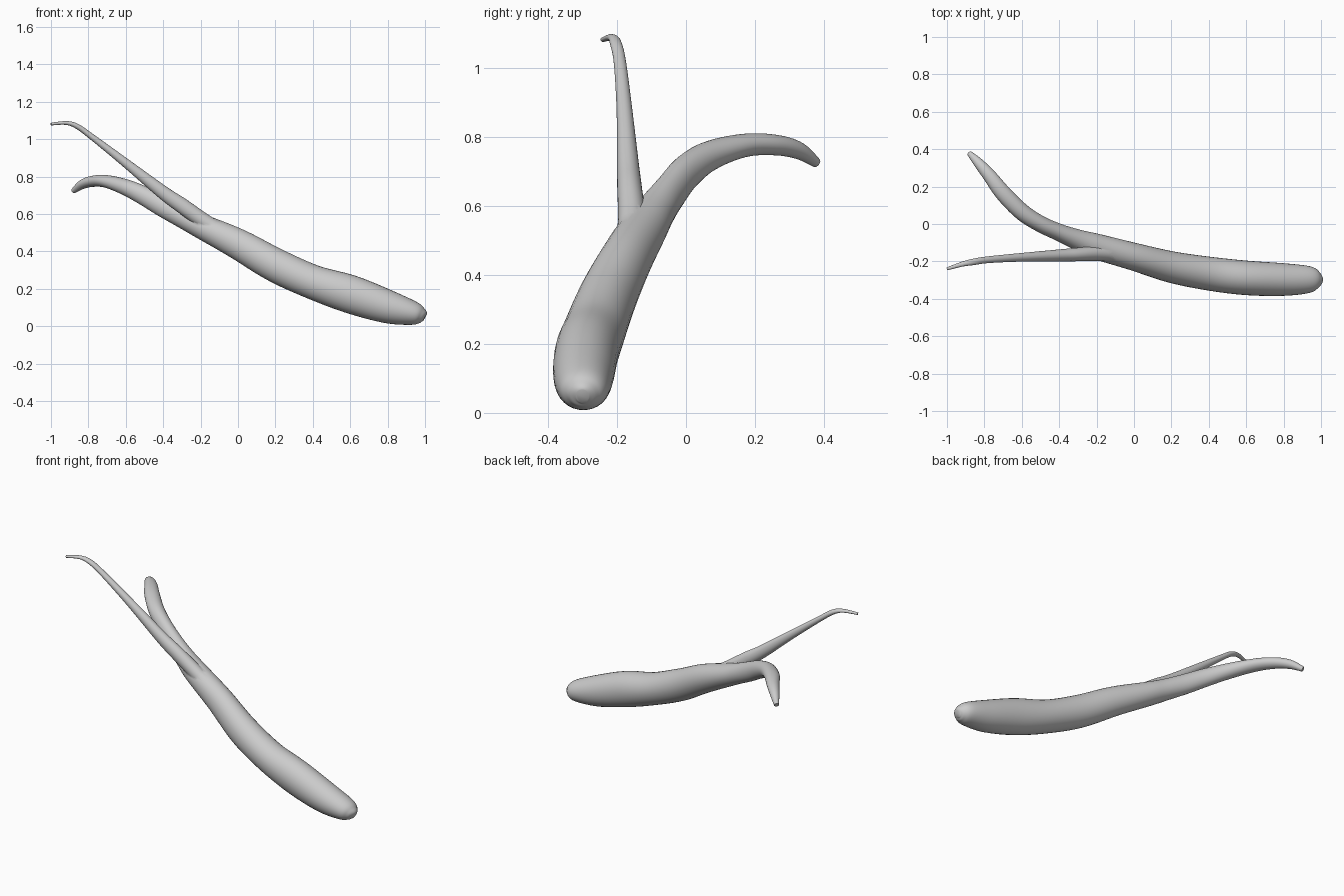
import bpy, bmesh, math
from mathutils import Vector

if "Cube" in bpy.data.objects:
    bpy.data.objects.remove(bpy.data.objects["Cube"])

SIDES, STEPS = 32, 6


def smooth_points(pts):
    """Catmull-Rom interpolation of (x, y, z, side radius, up radius) stations."""
    out = []
    n = len(pts)
    for i in range(n - 1):
        a, b, c, d = (pts[max(0, min(n - 1, j))] for j in (i - 1, i, i + 1, i + 2))
        for s in range(STEPS):
            t = s / STEPS
            out.append([0.5 * (2 * q + (r - p) * t + (2 * p - 5 * q + 4 * r - w) * t * t
                               + (3 * q - p - 3 * r + w) * t ** 3)
                        for p, q, r, w in zip(a, b, c, d)])
    return out + [list(pts[-1])]


def sweep(name, stations):
    """Closed tube with elliptical sections along a curved spine."""
    rows = smooth_points(stations)
    bm = bmesh.new()
    rings = []
    for i, row in enumerate(rows):
        p = Vector(row[:3])
        t = (Vector(rows[min(i + 1, len(rows) - 1)][:3]) - Vector(rows[max(i - 1, 0)][:3])).normalized()
        side = t.cross(Vector((0, 0, 1))).normalized()
        up = side.cross(t)
        rs, ru = max(row[3], 0.003), max(row[4], 0.003)
        rings.append([bm.verts.new(p + side * rs * math.cos(k * math.tau / SIDES)
                                   + up * ru * math.sin(k * math.tau / SIDES))
                      for k in range(SIDES)])
    for r0, r1 in zip(rings, rings[1:]):
        for k in range(SIDES):
            j = (k + 1) % SIDES
            bm.faces.new((r0[k], r0[j], r1[j], r1[k]))
    bm.faces.new(rings[0])
    bm.faces.new(rings[-1])
    bmesh.ops.recalc_face_normals(bm, faces=bm.faces)
    me = bpy.data.meshes.new(name)
    bm.to_mesh(me)
    bm.free()
    ob = bpy.data.objects.new(name, me)
    bpy.context.collection.objects.link(ob)
    return ob


# Fat body tapering into the thick curled branch
root = sweep("forked_root", [
    (1.00, -.300, .048, .018, .022),
    (.985, -.299, .055, .044, .040),
    (.94, -.297, .069, .071, .063),
    (.80, -.297, .105, .087, .089),
    (.60, -.288, .172, .092, .102),
    (.40, -.265, .237, .090, .092),
    (.20, -.230, .327, .084, .091),
    (.00, -.175, .440, .074, .082),
    (-.20, -.120, .537, .068, .066),
    (-.30, -.085, .587, .056, .059),
    (-.40, -.045, .640, .046, .056),
    (-.50, .000, .696, .044, .051),
    (-.60, .065, .743, .045, .043),
    (-.70, .165, .774, .043, .034),
    (-.77, .255, .776, .036, .030),
    (-.83, .325, .760, .027, .025),
    (-.88, .378, .724, .014, .014)])

# Thin upper branch, ending in a flattened hook
branch = sweep("thin_branch", [
    (-.05, -.165, .475, .040, .045),
    (-.18, -.157, .560, .040, .042),
    (-.30, -.163, .645, .036, .041),
    (-.40, -.168, .715, .032, .036),
    (-.60, -.178, .873, .023, .024),
    (-.78, -.191, 1.012, .018, .016),
    (-.86, -.203, 1.069, .017, .014),
    (-.92, -.215, 1.087, .013, .010),
    (-1.00, -.240, 1.081, .008, .007)])

# Fuse the two into one skin
mod = root.modifiers.new("fuse", 'BOOLEAN')
mod.operation = 'UNION'
mod.solver = 'EXACT'
mod.object = branch
bpy.context.view_layer.objects.active = root
root.select_set(True)
bpy.ops.object.modifier_apply(modifier="fuse")
bpy.data.objects.remove(branch)
bpy.ops.object.shade_smooth_by_angle(angle=math.radians(50))
